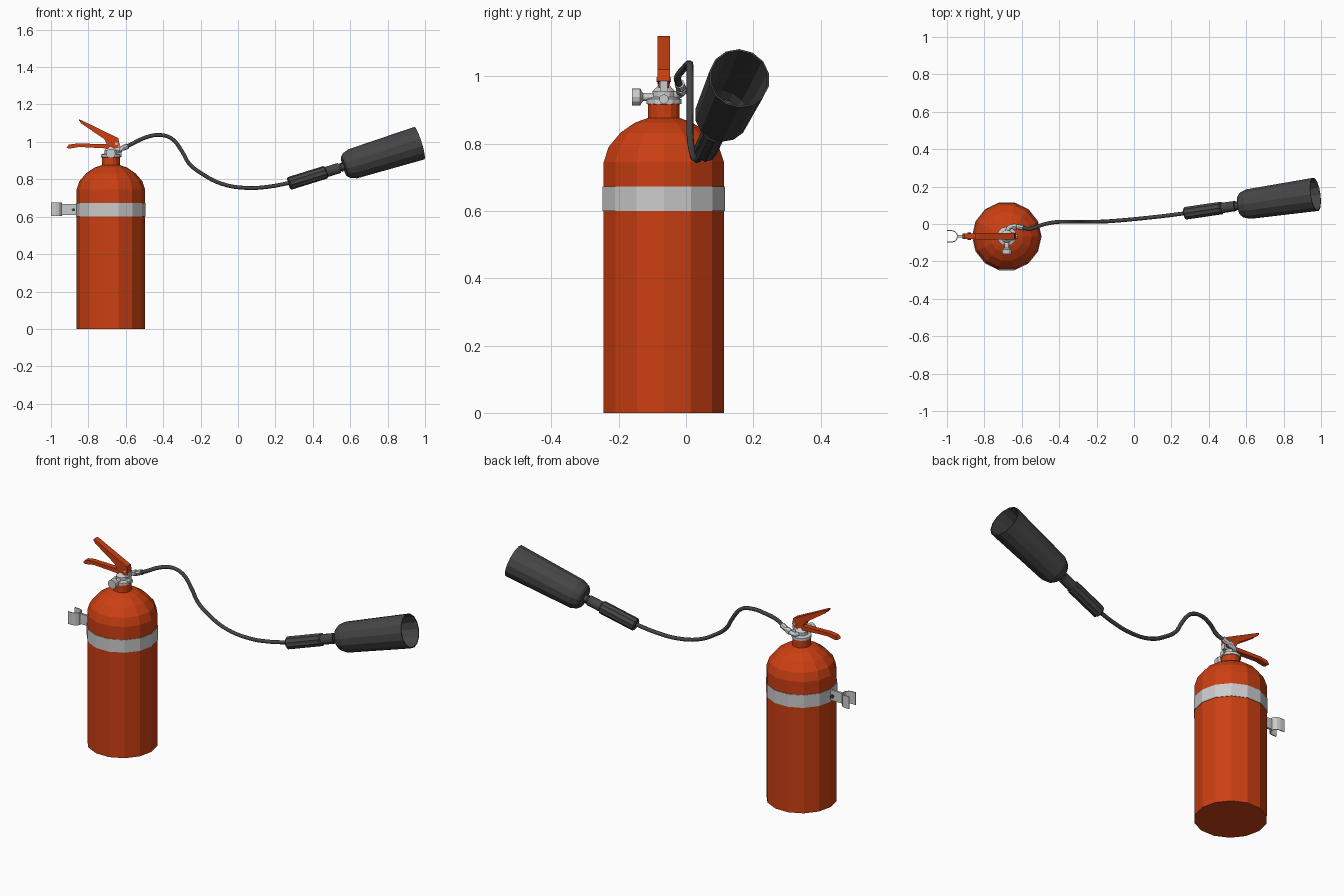
import bpy, bmesh, math
from mathutils import Vector

if "Cube" in bpy.data.objects:
    bpy.data.objects.remove(bpy.data.objects["Cube"])

CX, CY = -0.68, -0.066          # tank axis


def material(name, rgb):
    m = bpy.data.materials.new(name)
    m.diffuse_color = (*rgb, 1)
    m.use_nodes = True
    m.node_tree.nodes["Principled BSDF"].inputs["Base Color"].default_value = m.diffuse_color
    return m


RED = material("red_paint", (0.6, 0.05, 0.006))
BLACK = material("black_rubber", (0.06, 0.06, 0.06))


def finish(bm, name, mat=None):
    bmesh.ops.recalc_face_normals(bm, faces=bm.faces)
    me = bpy.data.meshes.new(name)
    bm.to_mesh(me)
    bm.free()
    ob = bpy.data.objects.new(name, me)
    bpy.context.collection.objects.link(ob)
    if mat:
        me.materials.append(mat)
    return ob


def lathe(name, profile, origin, axis=(0, 0, 1), segs=14, mat=None, flute=0.0):
    """Revolve (distance, radius) pairs about an axis; ends are capped."""
    axis = Vector(axis).normalized()
    ref = Vector((0, 1, 0)) if abs(axis.y) < 0.9 else Vector((0, 0, 1))
    u = ref.cross(axis).normalized()
    v = axis.cross(u)
    bm = bmesh.new()
    rings = []
    for t, r in profile:
        ring = []
        for i in range(segs):
            a = 2 * math.pi * i / segs
            rr = r - flute * (i % 2)
            ring.append(bm.verts.new(Vector(origin) + axis * t
                                     + rr * (u * math.cos(a) + v * math.sin(a))))
        rings.append(ring)
    for a, b in zip(rings, rings[1:]):
        for i in range(segs):
            j = (i + 1) % segs
            bm.faces.new((a[i], a[j], b[j], b[i]))
    bm.faces.new(rings[0])
    bm.faces.new(rings[-1])
    return finish(bm, name, mat)


def prism(name, pts, lo, hi, axis="Y", mat=None):
    """Extrude a 2D outline along Y (x,z points) or Z (x,y points)."""
    bm = bmesh.new()
    place = (lambda p, d: (p[0], d, p[1])) if axis == "Y" else (lambda p, d: (p[0], p[1], d))
    a = [bm.verts.new(place(p, lo)) for p in pts]
    b = [bm.verts.new(place(p, hi)) for p in pts]
    bm.faces.new(a)
    bm.faces.new(b)
    n = len(pts)
    for i in range(n):
        bm.faces.new((a[i], a[(i + 1) % n], b[(i + 1) % n], b[i]))
    return finish(bm, name, mat)


def tube(name, pts, radius, mat=None):
    """Smooth path with a round section, converted to mesh."""
    cu = bpy.data.curves.new(name, "CURVE")
    cu.dimensions = "3D"
    cu.bevel_depth, cu.bevel_resolution, cu.resolution_u = radius, 2, 4
    cu.use_fill_caps = True
    sp = cu.splines.new("BEZIER")
    sp.bezier_points.add(len(pts) - 1)
    for bp, p in zip(sp.bezier_points, pts):
        bp.co = p
        bp.handle_left_type = bp.handle_right_type = "AUTO"
    ob = bpy.data.objects.new(name, cu)
    bpy.context.collection.objects.link(ob)
    if mat:
        cu.materials.append(mat)
    bpy.ops.object.select_all(action="DESELECT")
    ob.select_set(True)
    bpy.context.view_layer.objects.active = ob
    bpy.ops.object.convert(target="MESH")


# Tank and strap
lathe("tank", [(0, .183), (.745, .183), (.79, .168), (.832, .132), (.862, .088),
               (.876, .048), (.917, .048)], (CX, CY, 0), mat=RED)
lathe("strap", [(.6, .18), (.6, .186), (.672, .186), (.672, .18)], (CX, CY, 0))

# Strap tab, bolt and open wall clip
prism("strap_tab", [(-.945, CY - .006), (-.86, CY - .006), (-.86, CY + .006),
                    (-.945, CY + .006)], .61, .668, "Z")
lathe("strap_bolt", [(0, .009), (.04, .009)], (-.88, CY - .02, .637), (0, 1, 0), 6, BLACK)
arc = [math.radians(d) for d in range(-90, 91, 30)]
outer = [(-.974 + .033 * math.cos(a), CY + .033 * math.sin(a)) for a in arc]
inner = [(-.974 + .028 * math.cos(a), CY + .028 * math.sin(a)) for a in reversed(arc)]
prism("wall_clip", [(-1, CY - .033)] + outer + [(-1, CY + .033), (-1, CY + .028)]
      + inner + [(-1, CY - .028)], .605, .675, "Z")

# Valve body, gauge and ports
lathe("valve_body", [(.912, .036), (.918, .052), (.932, .052), (.938, .034), (.955, .034),
                     (.966, .022), (.978, .014)], (CX, CY, 0), segs=12)
lathe("gauge", [(-.03, .012), (.062, .012), (.066, .018), (.07, .025), (.095, .025)],
      (CX, CY, .938), (0, -1, 0), 12)
lathe("side_port", [(0, .014), (.056, .014)], (CX, CY, .932), (1, 0, 0), 10)
prism("lever_mount", [(-.70, .955), (-.63, .955), (-.63, .985), (-.65, .995), (-.70, .985)],
      CY - .011, CY + .011)

# Outlet elbow and hose fitting
tube("outlet_elbow", [(CX, CY + .02, .942), (-.668, -.02, .946), (-.65, -.013, .953),
                      (-.60, -.018, .973)], .012)
lathe("fitting_nut", [(0, .017), (.022, .017)], (-.645, -.013, .955), (.9, -.1, .4), 6)
lathe("hose_ferrule", [(0, .015), (.03, .015)], (-.617, -.016, .966), (.9, -.1, .4), 8)

# Levers: fixed lower grip and squeezing upper channel
prism("lower_lever", [(-.917, .968), (-.905, .985), (-.86, .992), (-.72, .988), (-.64, .985),
                      (-.64, .968), (-.70, .965), (-.85, .973), (-.90, .964)],
      CY - .015, CY + .015, mat=RED)
top = [(-.85, 1.12), (-.835, 1.115), (-.64, 1.02), (-.633, .985)]
prism("upper_lever_top", top + [(-.64, .985), (-.646, 1.015), (-.838, 1.108), (-.85, 1.112)],
      CY - .018, CY + .018, mat=RED)
for side, s in (("left", 1), ("right", -1)):
    prism("upper_lever_flange_" + side, top + [(-.675, .975), (-.70, .985), (-.715, 1.015),
          (-.84, 1.1)], CY + s * .013, CY + s * .018, mat=RED)
lathe("lever_pin", [(-.021, .008), (.021, .008)], (-.65, CY, .99), (0, 1, 0), 8)

# Hose
tube("hose", [(-.60, -.018, .972), (-.56, -.026, .993), (-.49, -.004, 1.025),
              (-.42, .01, 1.037), (-.355, .012, 1.018), (-.30, .012, .95), (-.262, .012, .885),
              (-.19, .012, .828), (-.09, .018, .777), (.04, .03, .754), (.16, .043, .76),
              (.30, .061, .786)], .0105, BLACK)

# Grip, collar and discharge horn share one axis
P, D = (.272, .057, .777), (1, .145, .31)
lathe("grip", [(0, .03), (.006, .035), (.205, .035), (.212, .028)], P, D, 20, BLACK, .003)
lathe("grip_collar", [(.21, .028), (.285, .028), (.285, .018), (.293, .018), (.293, .024),
                      (.302, .024), (.302, .018), (.316, .018)], P, D, 14, BLACK)
lathe("horn", [(.31, .03), (.312, .055), (.325, .068), (.36, .081), (.738, .091),
               (.738, .086), (.365, .076), (.335, .06)], P, D, 14, BLACK)
